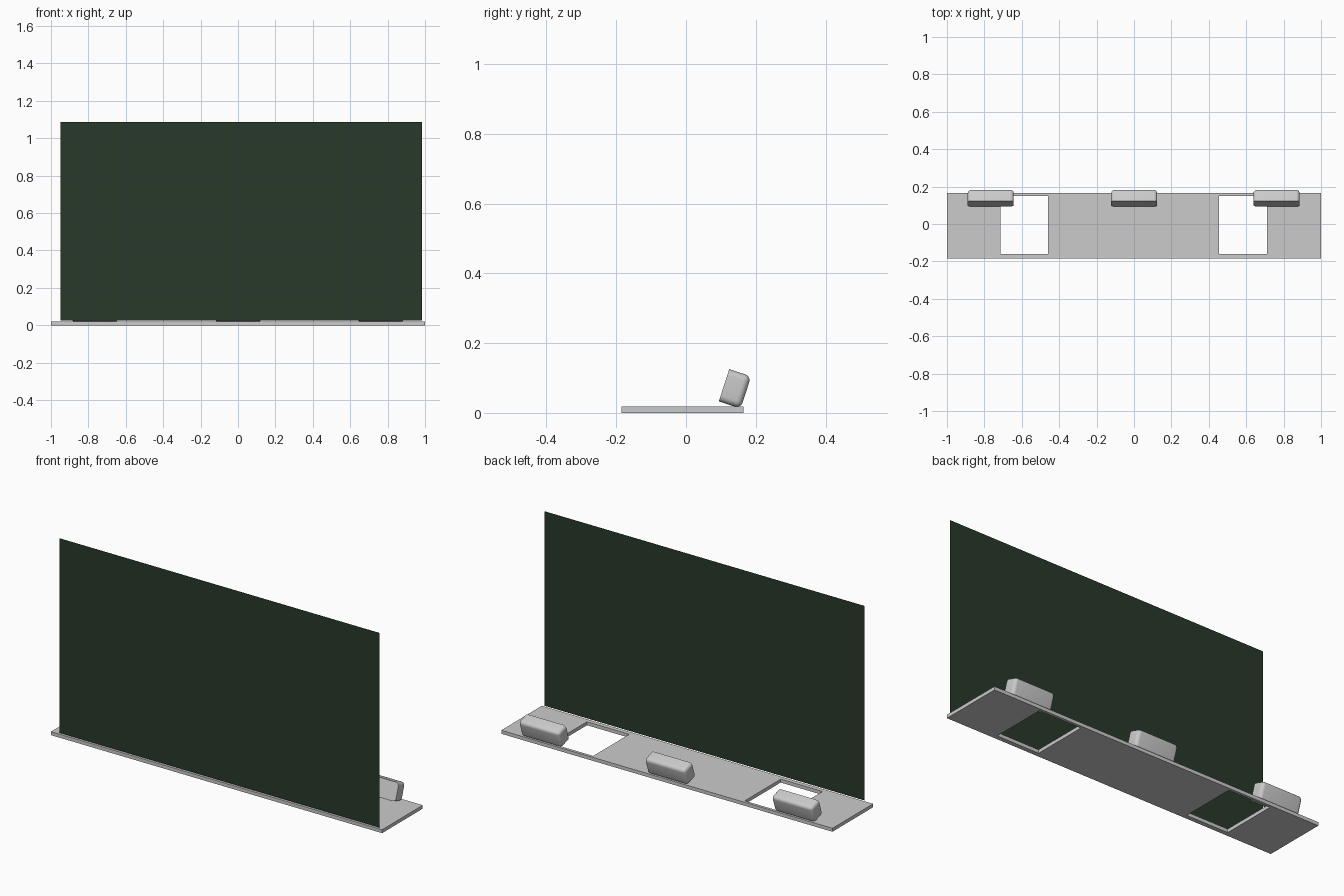
import bpy, bmesh
from math import radians
from mathutils import Matrix

if "Cube" in bpy.data.objects:
    bpy.data.objects.remove(bpy.data.objects["Cube"])


def make_object(name, bm):
    bmesh.ops.recalc_face_normals(bm, faces=bm.faces[:])
    mesh = bpy.data.meshes.new(name)
    bm.to_mesh(mesh)
    bm.free()
    obj = bpy.data.objects.new(name, mesh)
    bpy.context.collection.objects.link(obj)
    return obj


# Base plate: a flat grid with two cells left open, extruded upward
xs = [-1.0, -0.713, -0.46, 0.455, 0.71, 1.0]
ys = [-0.185, -0.16, 0.15, 0.165]
bm = bmesh.new()
grid = [[bm.verts.new((x, y, 0)) for y in ys] for x in xs]
for i in range(len(xs) - 1):
    for j in range(len(ys) - 1):
        if j == 1 and i in (1, 3):
            continue
        bm.faces.new((grid[i][j], grid[i + 1][j],
                      grid[i + 1][j + 1], grid[i][j + 1]))
ext = bmesh.ops.extrude_face_region(bm, geom=bm.faces[:])
top = [g for g in ext["geom"] if isinstance(g, bmesh.types.BMVert)]
bmesh.ops.translate(bm, verts=top, vec=(0, 0, 0.019))
make_object("base_plate", bm)

# Upright panel: a single thin sheet along the front edge
bm = bmesh.new()
bm.faces.new([bm.verts.new((x, -0.182, z)) for x, z in
              ((-0.95, 0.025), (0.983, 0.025), (0.983, 1.087), (-0.95, 1.087))])
panel = make_object("upright_panel", bm)
green = bpy.data.materials.new("dark_green")
green.diffuse_color = (0.021, 0.04, 0.023, 1)
green.use_nodes = True
green.node_tree.nodes["Principled BSDF"].inputs["Base Color"].default_value = green.diffuse_color
panel.data.materials.append(green)


# Tilted blocks: flat sharp front face, every other edge rounded
def tilted_block(name, x):
    w, t, h = 0.246, 0.066, 0.097
    bm = bmesh.new()
    bmesh.ops.create_cube(bm, size=1, matrix=Matrix.Translation((0, t / 2, h / 2))
                          @ Matrix.Diagonal((w, t, h, 1)))
    edges = [e for e in bm.edges if max(v.co.y for v in e.verts) > t / 2]
    bmesh.ops.bevel(bm, geom=edges, offset=0.018, segments=5,
                    profile=0.5, affect='EDGES')
    obj = make_object(name, bm)
    obj.location = (x, 0.094, 0.033)
    obj.rotation_euler.x = radians(-18)
    bpy.ops.object.select_all(action='DESELECT')
    obj.select_set(True)
    bpy.context.view_layer.objects.active = obj
    bpy.ops.object.shade_smooth_by_angle(angle=radians(30))


for label, x in (("left", -0.766), ("middle", 0.001), ("right", 0.762)):
    tilted_block(label + "_block", x)
